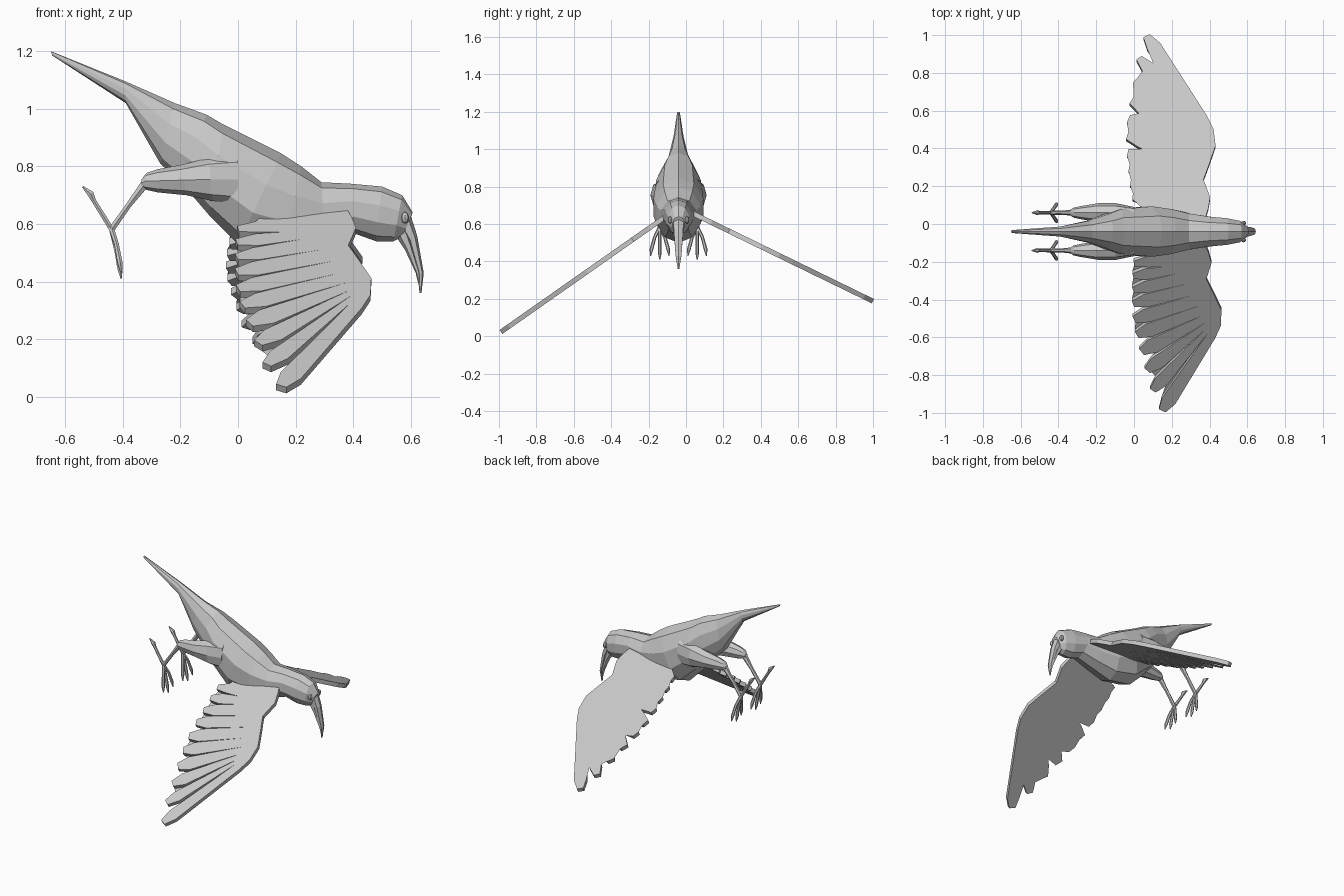
import bpy, bmesh, math
from mathutils import Vector as V

grey = bpy.data.materials.new("plain grey")
grey.diffuse_color = (0.58, 0.58, 0.58, 1)
MID = -0.04          # y of the bird's centre plane


def finish(name, bm):
    bmesh.ops.recalc_face_normals(bm, faces=bm.faces)
    me = bpy.data.meshes.new(name)
    bm.to_mesh(me)
    bm.free()
    me.materials.append(grey)
    ob = bpy.data.objects.new(name, me)
    bpy.context.collection.objects.link(ob)
    return ob


def loft(name, rings, n):
    """Skin closed rings given as (centre, axis a, axis b)."""
    bm = bmesh.new()
    loops = []
    for c, a, b in rings:
        loops.append([bm.verts.new(c + a * math.cos(t) + b * math.sin(t))
                      for t in (2 * math.pi * i / n for i in range(n))])
    for p, q in zip(loops, loops[1:]):
        for i in range(n):
            j = (i + 1) % n
            bm.faces.new((p[i], p[j], q[j], q[i]))
    bm.faces.new(loops[0])
    bm.faces.new(loops[-1])
    return finish(name, bm)


def profile(name, rows, n, y=MID):
    """Loft from side profile rows: top x, z, bottom x, z, half width."""
    rings = []
    for tx, tz, bx, bz, w in rows:
        top, bot = V((tx, y, tz)), V((bx, y, bz))
        rings.append(((top + bot) / 2, (top - bot) / 2, V((0, w, 0))))
    return loft(name, rings, n)


def tube(name, pts, radii, n=6):
    pts = [V(p) for p in pts]
    rings = []
    for i, p in enumerate(pts):
        d = pts[min(i + 1, len(pts) - 1)] - pts[max(i - 1, 0)]
        q = d.to_track_quat('Z', 'Y')
        rings.append((p, q @ V((radii[i], 0, 0)), q @ V((0, radii[i], 0))))
    return loft(name, rings, n)


# Body from tail to face
profile("body", [
    (-0.65, 1.20, -0.645, 1.185, 0.008),
    (-0.39, 1.095, -0.39, 1.02, 0.028),
    (-0.22, 1.02, -0.27, 0.81, 0.06),
    (-0.11, 0.98, -0.19, 0.735, 0.095),
    (-0.05, 0.945, -0.10, 0.63, 0.125),
    (0.15, 0.845, 0.00, 0.53, 0.14),
    (0.22, 0.80, 0.16, 0.50, 0.125),
    (0.29, 0.745, 0.30, 0.535, 0.10),
    (0.39, 0.74, 0.41, 0.565, 0.083),
    (0.50, 0.73, 0.48, 0.54, 0.074),
    (0.57, 0.70, 0.54, 0.54, 0.06),
    (0.607, 0.64, 0.57, 0.555, 0.033)], 10)

# Beak
profile("upper_beak", [
    (0.59, 0.66, 0.565, 0.57, 0.032),
    (0.622, 0.56, 0.59, 0.54, 0.028),
    (0.645, 0.43, 0.625, 0.43, 0.018),
    (0.637, 0.36, 0.63, 0.36, 0.005)], 6)
profile("lower_beak", [
    (0.585, 0.60, 0.55, 0.555, 0.028),
    (0.605, 0.53, 0.58, 0.51, 0.022),
    (0.632, 0.43, 0.617, 0.43, 0.014),
    (0.633, 0.385, 0.628, 0.385, 0.004)], 6)

for side, s in (("right", -1), ("left", 1)):
    # Eye
    bm = bmesh.new()
    bmesh.ops.create_uvsphere(bm, u_segments=8, v_segments=6, radius=0.02)
    for v in bm.verts:
        v.co = V((v.co.x * 0.7, v.co.y * 0.6, v.co.z)) + V((0.58, MID + s * 0.045, 0.622))
    finish(side + "_eye", bm)

    # Leg
    y = MID + s * 0.1
    profile(side + "_thigh", [
        (0.0, 0.84, 0.0, 0.67, 0.03),
        (-0.10, 0.83, -0.09, 0.68, 0.05),
        (-0.20, 0.805, -0.18, 0.70, 0.05),
        (-0.28, 0.79, -0.28, 0.71, 0.035),
        (-0.318, 0.777, -0.325, 0.72, 0.026),
        (-0.335, 0.755, -0.338, 0.73, 0.015)], 8, y)
    tube(side + "_shank", [(-0.315, y, 0.75), (-0.38, y, 0.665), (-0.44, y, 0.58)],
         [0.018, 0.011, 0.012])
    tube(side + "_back_toe", [(-0.435, y, 0.575), (-0.50, y, 0.68), (-0.512, y, 0.705), (-0.54, y, 0.73)],
         [0.010, 0.009, 0.013, 0.003])
    for k, dy in enumerate((-0.045, 0, 0.045)):
        e = 0.02 if dy else 0
        tube(f"{side}_front_toe_{k + 1}",
             [(-0.44, y, 0.585), (-0.422, y + dy * 0.6, 0.51 + e),
              (-0.41, y + dy, 0.445 + e), (-0.405, y + dy * 1.1, 0.41 + e)],
             [0.010, 0.009, 0.010, 0.003])

# Flat wing outline in (x, span): leading edge, feather tips and slits
edge = [(0.12, -0.06), (0.37, -0.05), (0.395, 0.02), (0.41, 0.085), (0.383, 0.19),
        (0.42, 0.28), (0.463, 0.39), (0.46, 0.49), (0.43, 0.57)]
tips = [(0.15, 1.04), (0.10, 0.91), (0.07, 0.78), (0.04, 0.66), (0.015, 0.55),
        (0.0, 0.45), (-0.005, 0.35), (-0.005, 0.26), (-0.005, 0.17), (0.0, 0.09)]
slits = [(0.39, 0.54), (0.39, 0.50), (0.385, 0.465), (0.37, 0.42), (0.35, 0.36),
         (0.32, 0.29), (0.28, 0.22), (0.22, 0.155), (0.16, 0.11)]
widths = [0.04, 0.038, 0.042, 0.047, 0.044, 0.044, 0.042, 0.038, 0.036, 0.034]
hubs = [(0.43, 0.57)] + slits + [(0.14, 0.02)]
outline = [V(p) for p in edge]
for i, (t, w) in enumerate(zip(tips, widths)):
    t = V(t)
    d = ((V(hubs[i]) + V(hubs[i + 1])) / 2 - t).normalized()
    n = V((-d.y, d.x)) * w
    sh = t + d * 0.07
    outline += [sh + n, t + n * 0.5, t - n * 0.5, sh - n]
    if i < len(slits):
        outline.append(V(slits[i]))


def wing(name, root_y, root_z, out, drop, sweep):
    bm = bmesh.new()
    up = V((0, drop * (1 if out > 0 else -1), abs(out))) * 0.013
    base = [V((p.x - sweep * p.y, root_y + out * p.y, root_z - drop * p.y)) for p in outline]
    lo = [bm.verts.new(p - up) for p in base]
    hi = [bm.verts.new(p + up) for p in base]
    bm.faces.new(lo[::-1])
    bm.faces.new(hi)
    for i in range(len(lo)):
        j = (i + 1) % len(lo)
        bm.faces.new((lo[i], lo[j], hi[j], hi[i]))
    bmesh.ops.triangulate(bm, faces=[f for f in bm.faces if len(f.verts) > 4])
    finish(name, bm)


wing("right_wing", -0.13, 0.625, -0.819, 0.574, 0)
wing("left_wing", 0.06, 0.645, 0.895, 0.436, 0.08)
